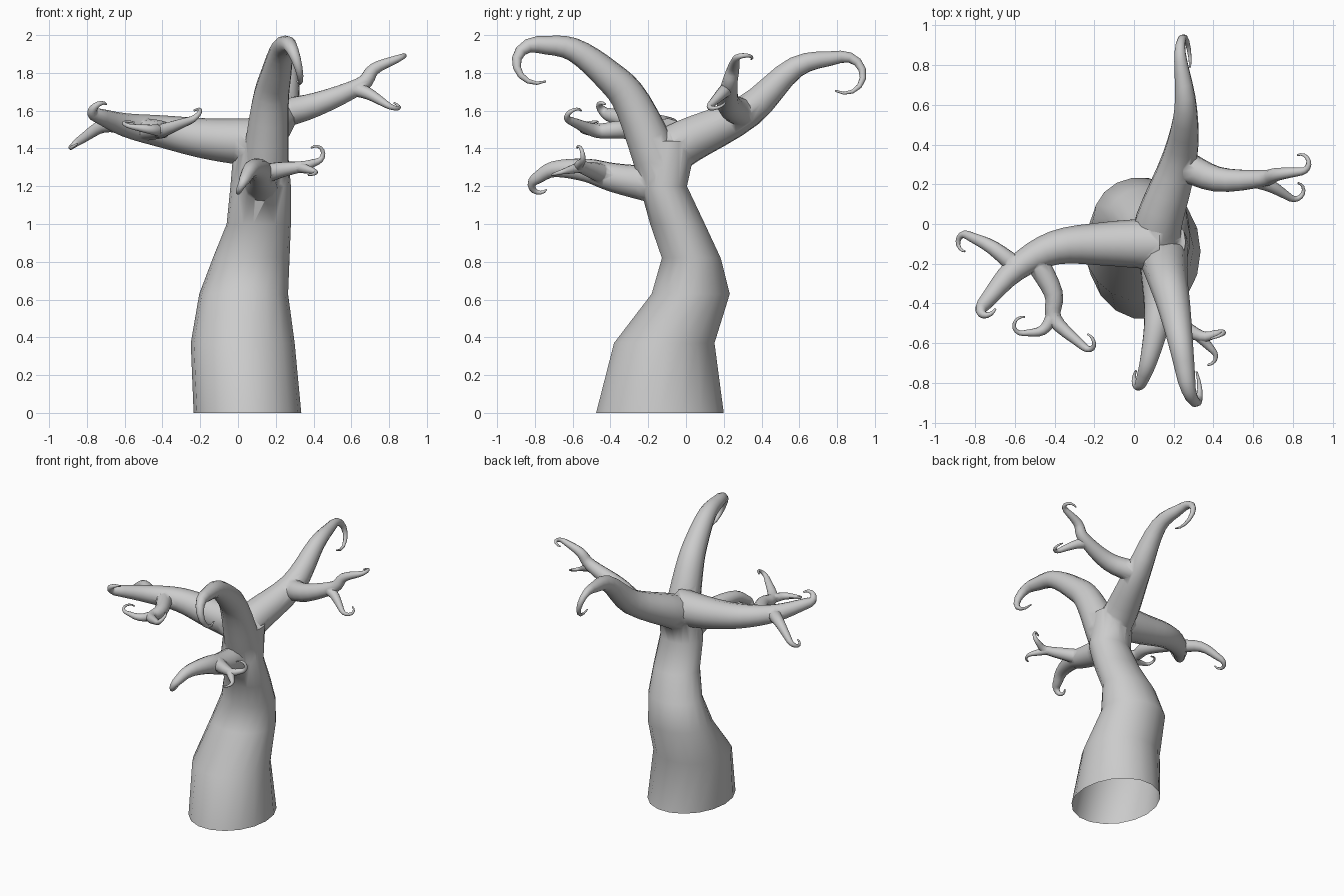
import bpy, bmesh, math
from mathutils import Vector, Matrix

if "Cube" in bpy.data.objects:
    bpy.data.objects.remove(bpy.data.objects["Cube"])


def spline(pts, n=4):
    """Catmull-Rom refinement of a path."""
    p = [Vector(q) for q in pts]
    out = []
    for i in range(len(p) - 1):
        b, c = p[i], p[i + 1]
        a = p[i - 1] if i else b * 2 - c
        d = p[i + 2] if i + 2 < len(p) else c * 2 - b
        for k in range(n):
            t = k / n
            out.append(b + ((c - a) * t + (2 * a - 5 * b + 4 * c - d) * t ** 2
                            + (3 * b - a - 3 * c + d) * t ** 3) / 2)
    return out + [p[-1]]


def skin(name, rings):
    """Closed tube through a list of rings of points."""
    bm = bmesh.new()
    loops = [[bm.verts.new(v) for v in r] for r in rings]
    n = len(loops[0])
    for a, b in zip(loops, loops[1:]):
        for i in range(n):
            bm.faces.new((a[i], a[(i + 1) % n], b[(i + 1) % n], b[i]))
    bm.faces.new(loops[0])
    bm.faces.new(loops[-1])
    bmesh.ops.recalc_face_normals(bm, faces=bm.faces)
    me = bpy.data.meshes.new(name)
    bm.to_mesh(me)
    bm.free()
    ob = bpy.data.objects.new(name, me)
    bpy.context.collection.objects.link(ob)
    return ob


def circle(n):
    return [(math.cos(k * math.tau / n), math.sin(k * math.tau / n)) for k in range(n)]


def limb(name, r0, r1, bend, *pts, curl=0.043, turn=200):
    """Tapering limb along pts, ending in a hook that curls towards bend; welded to the tree."""
    path = spline(pts)
    dist = [0]
    for a, b in zip(path, path[1:]):
        dist.append(dist[-1] + (b - a).length)
    radii = [r0 + (r1 - r0) * (s / dist[-1]) ** 1.15 for s in dist]
    # hooked tip
    end, t = path[-1], (path[-1] - path[-2]).normalized()
    d = Vector(bend)
    d = (d - t * d.dot(t)).normalized()
    for k in range(1, 9):
        a = math.radians(turn) * k / 8
        path.append(end + curl * (t * math.sin(a) + d * (1 - math.cos(a))))
        radii.append(r1 + (0.005 - r1) * (k / 8) ** 0.8)
    # sweep a circle with a twist-free frame
    u, rings = Vector((0.3, 0.5, 0.8)), []
    for i, (p, r) in enumerate(zip(path, radii)):
        t = (path[min(i + 1, len(path) - 1)] - path[max(i - 1, 0)]).normalized()
        u = (u - t * u.dot(t)).normalized()
        w = t.cross(u)
        rings.append([p + r * (c * u + s * w) for c, s in circle(12)])
    part = skin(name, rings)
    mod = tree.modifiers.new("weld", 'BOOLEAN')
    mod.operation, mod.solver, mod.object = 'UNION', 'EXACT', part
    bpy.ops.object.modifier_apply(modifier=mod.name)
    bpy.data.objects.remove(part)


# Trunk: horizontal elliptical sections (z, centre x, centre y, half width, half depth)
trunk = [(0, .05, -.138, .285, .343), (.37, .025, -.115, .275, .27), (.63, .03, .025, .235, .21),
         (.82, .07, .028, .203, .158), (1, .11, -.045, .17, .147), (1.2, .12, -.12, .16, .127),
         (1.44, .12, -.09, .14, .15)]
tree = skin("tree", [[(x + a * c, y + b * s, z) for c, s in circle(18)] for z, x, y, a, b in trunk])
bpy.context.view_layer.objects.active = tree
tree.select_set(True)

# Tall limbs arching to the front and the back
limb("front_limb", .13, .044, (.3, 0, -1), (.14, -.12, 1.25), (.17, -.28, 1.63), (.2, -.41, 1.785),
     (.235, -.6, 1.925), (.265, -.79, 1.95), curl=.107, turn=210)
limb("back_limb", .13, .033, (.25, 0, -1), (.12, -.1, 1.37), (.125, .01, 1.44), (.23, .33, 1.6),
     (.26, .58, 1.83), (.235, .82, 1.885), curl=.1, turn=220)

# Right branch growing from the back limb
limb("right_branch", .08, .02, (-.2, 1, 0), (.22, .31, 1.58), (.42, .225, 1.635), (.65, .23, 1.735),
     (.72, .25, 1.82), (.845, .265, 1.875))
limb("right_twig", .04, .018, (.1, 1, .3), (.6, .225, 1.72), (.69, .19, 1.69), (.79, .13, 1.63))

# Left limb and its twigs
limb("left_limb", .13, .036, (.7, -.3, .7), (.12, -.1, 1.43), (-.15, -.1, 1.45), (-.4, -.12, 1.49),
     (-.6, -.23, 1.525), (-.76, -.41, 1.58))
limb("left_back_twig", .05, .022, (-.3, -1, -.3), (-.56, -.24, 1.52), (-.71, -.12, 1.52), (-.84, -.055, 1.44))
limb("left_front_twig", .06, .02, (.2, .8, .6), (-.5, -.17, 1.5), (-.405, -.35, 1.5), (-.4, -.48, 1.495),
     (-.25, -.62, 1.55))
limb("left_front_tip", .035, .014, (0, 1, .3), (-.4, -.45, 1.495), (-.46, -.535, 1.5), (-.56, -.55, 1.515))

# Low branch drooping to the front, with a forked twig
limb("low_branch", .1, .03, (-.4, .3, -.8), (.12, -.13, 1.2), (.125, -.38, 1.245), (.11, -.53, 1.285),
     (.07, -.7, 1.29), (.035, -.8, 1.235))
limb("low_twig", .055, .018, (0, -.2, 1), (.12, -.42, 1.26), (.22, -.5, 1.285), (.34, -.565, 1.305),
     (.42, -.55, 1.33))
limb("low_twig_tip", .03, .016, (-1, -1, -.3), (.32, -.555, 1.302), (.4, -.64, 1.28), turn=130)

# Open underside
bm = bmesh.new()
bm.from_mesh(tree.data)
base = [f for f in bm.faces if all(v.co.z < 1e-4 for v in f.verts)]
bmesh.ops.delete(bm, geom=base, context='FACES_ONLY')
bm.to_mesh(tree.data)
bm.free()
bpy.ops.object.shade_smooth_by_angle(angle=math.radians(60))
